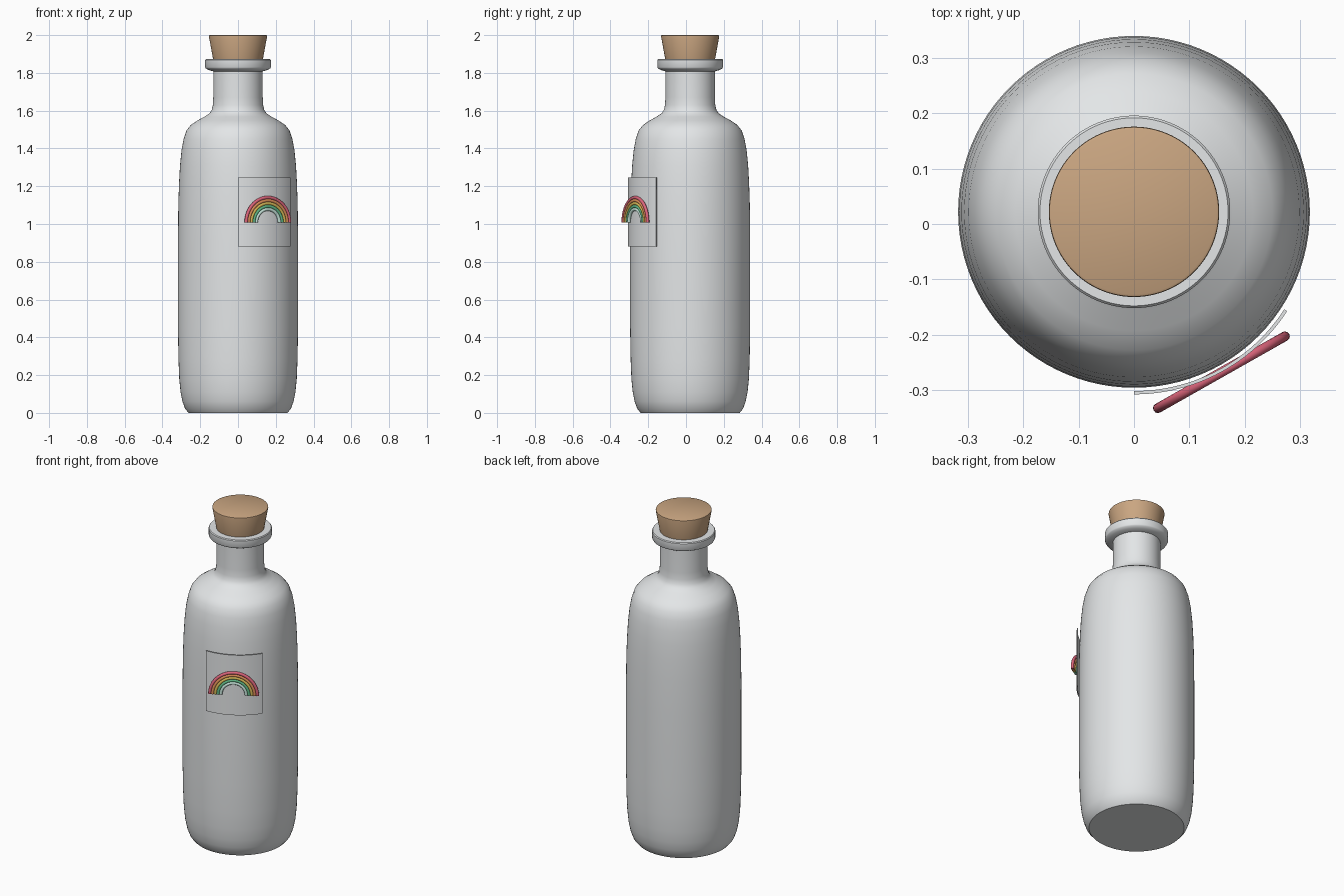
import bpy
import bmesh
from math import cos, sin, pi, radians
from mathutils import Vector

cube = bpy.data.objects.get("Cube")
if cube:
    bpy.data.objects.remove(cube, do_unlink=True)

AXIS = Vector((0, 0.022, 0))


def material(name, rgb):
    mat = bpy.data.materials.new(name)
    mat.use_nodes = True
    mat.diffuse_color = (*rgb, 1)
    mat.node_tree.nodes["Principled BSDF"].inputs["Base Color"].default_value = (*rgb, 1)
    return mat


def finish(name, bm, mat, location=AXIS, turn=0, sharp=35):
    bmesh.ops.recalc_face_normals(bm, faces=bm.faces)
    mesh = bpy.data.meshes.new(name)
    bm.to_mesh(mesh)
    bm.free()
    mesh.materials.append(mat)
    obj = bpy.data.objects.new(name, mesh)
    bpy.context.collection.objects.link(obj)
    obj.location = location
    obj.rotation_euler.z = turn
    bpy.ops.object.select_all(action='DESELECT')
    obj.select_set(True)
    bpy.context.view_layer.objects.active = obj
    bpy.ops.object.shade_smooth_by_angle(angle=radians(sharp))
    return obj


def grid_faces(bm, rings, closed):
    for a, b in zip(rings, rings[1:]):
        n = len(a)
        for i in range(n if closed else n - 1):
            j = (i + 1) % n
            bm.faces.new((a[i], a[j], b[j], b[i]))


def lathe(name, profile, mat, steps=96):
    # Revolve a radius/height profile and cap both ends
    bm = bmesh.new()
    rings = [[bm.verts.new((r * cos(2 * pi * i / steps), r * sin(2 * pi * i / steps), z))
              for i in range(steps)] for r, z in profile]
    grid_faces(bm, rings, True)
    bm.faces.new(rings[0])
    bm.faces.new(rings[-1])
    return finish(name, bm, mat)


def arch(name, radius, tube, mat, location, turn, steps=32, sides=12):
    # Half ring of round tube standing upright
    bm = bmesh.new()
    rings = []
    for i in range(steps + 1):
        a = pi * i / steps
        ring = []
        for k in range(sides):
            t = 2 * pi * k / sides
            r = radius + tube * cos(t)
            ring.append(bm.verts.new((r * cos(a), tube * sin(t), r * sin(a))))
        rings.append(ring)
    grid_faces(bm, rings, True)
    bm.faces.new(rings[0])
    bm.faces.new(rings[-1])
    return finish(name, bm, mat, location, turn, 50)


white = material("pale glass", (0.78, 0.80, 0.81))
cork = material("cork", (0.59, 0.38, 0.22))

# Bottle body and neck
lathe("bottle_body", [
    (0.262, 0), (0.280, 0.022), (0.294, 0.06), (0.304, 0.11), (0.311, 0.18),
    (0.315, 0.28), (0.318, 0.45), (0.318, 0.9), (0.316, 1.1), (0.312, 1.22),
    (0.307, 1.31), (0.299, 1.39), (0.288, 1.45), (0.273, 1.495), (0.250, 1.524),
    (0.215, 1.548), (0.178, 1.568), (0.151, 1.586), (0.139, 1.604),
    (0.133, 1.63), (0.131, 1.67), (0.131, 1.83)], white)

# Lip around the mouth
lathe("bottle_lip", [(0.131, 1.808), (0.155, 1.815), (0.170, 1.823),
                     (0.174, 1.830), (0.174, 1.868), (0.170, 1.873)], white)

# Tapered stopper
lathe("cork_stopper", [(0.128, 1.85), (0.132, 1.873), (0.154, 1.993),
                       (0.153, 1.998), (0.149, 2.0)], cork)

# Curved label wrapped around the front left of the body
bm = bmesh.new()
columns = []
for i in range(25):
    a = radians(-90 + 57 * i / 24)
    columns.append([bm.verts.new((r * cos(a), r * sin(a), z))
                    for r, z in ((0.324, 0.882), (0.330, 0.882), (0.330, 1.247), (0.324, 1.247))])
grid_faces(bm, columns, True)
bm.faces.new(columns[0])
bm.faces.new(columns[-1])
finish("label", bm, white)

# Rainbow of nested arches standing against the label
bands = [("pink", (0.72, 0.13, 0.20)), ("orange", (0.75, 0.28, 0.10)),
         ("yellow", (0.70, 0.50, 0.10)), ("green", (0.12, 0.50, 0.25)),
         ("mint", (0.58, 0.80, 0.72))]
for i, (color, rgb) in enumerate(bands):
    arch("rainbow_" + color, 0.132 - 0.0155 * i, 0.0088, material(color, rgb),
         (0.158, -0.268, 1.008), radians(29.5))
